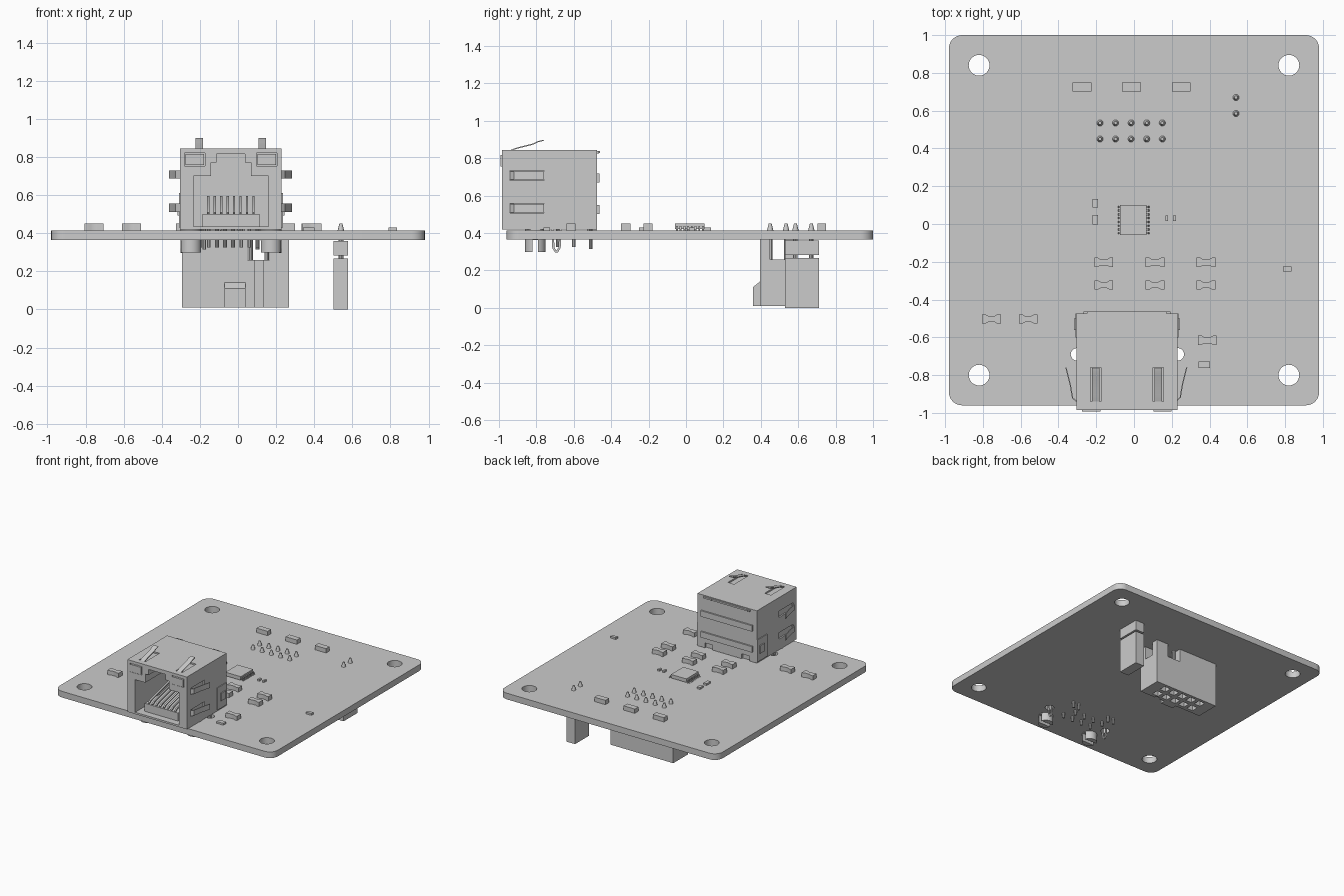
import bpy, bmesh, math
from mathutils import Vector

if "Cube" in bpy.data.objects:
    bpy.data.objects.remove(bpy.data.objects["Cube"])

grey = bpy.data.materials.new("plain grey")
grey.use_nodes = True
COLOUR = (0.6, 0.6, 0.6, 1)
grey.diffuse_color = COLOUR
grey.node_tree.nodes["Principled BSDF"].inputs["Base Color"].default_value = COLOUR
parts = []


def prism(name, pts, axis, lo, hi):
    """Extrude a closed 2D outline along an axis (remaining axes in xyz order)."""
    def place(p, t):
        c = list(p)
        c.insert("xyz".index(axis), t)
        return c
    bm = bmesh.new()
    face = bm.faces.new([bm.verts.new(place(p, lo)) for p in pts])
    res = bmesh.ops.extrude_face_region(bm, geom=[face])
    shift = Vector(place((0, 0), hi - lo))
    bmesh.ops.translate(bm, vec=shift, verts=[v for v in res["geom"] if isinstance(v, bmesh.types.BMVert)])
    bmesh.ops.recalc_face_normals(bm, faces=bm.faces)
    mesh = bpy.data.meshes.new(name)
    bm.to_mesh(mesh)
    bm.free()
    mesh.materials.append(grey)
    obj = bpy.data.objects.new(name, mesh)
    bpy.context.collection.objects.link(obj)
    parts.append(obj)
    return obj


def box(name, x, y, z):
    return prism(name, [(x[0], y[0]), (x[1], y[0]), (x[1], y[1]), (x[0], y[1])], "z", *z)


def circle(x, y, r, n=24):
    return [(x + r * math.cos(k * math.tau / n), y + r * math.sin(k * math.tau / n)) for k in range(n)]


def cylinder(name, x, y, r, lo, hi, n=24):
    return prism(name, circle(x, y, r, n), "z", lo, hi)


def taper_pin(name, x, y, r, lo, hi):
    pin = cylinder(name, x, y, r, lo, hi, 12)
    for v in pin.data.vertices:
        if v.co.z > (lo + hi) / 2:
            v.co.x = x + (v.co.x - x) * 0.45
            v.co.y = y + (v.co.y - y) * 0.45


def ribbon(name, path, axis, lo, hi, thick=0.006):
    """Bent sheet-metal strip following a 2D path."""
    normals = []
    for i in range(len(path)):
        d = Vector(path[min(i + 1, len(path) - 1)]) - Vector(path[max(i - 1, 0)])
        normals.append(Vector((-d.y, d.x)).normalized() * thick)
    back = [tuple(Vector(p) + n) for p, n in zip(path, normals)]
    return prism(name, list(path) + back[::-1], axis, lo, hi)


def cut(obj, cutter):
    mod = obj.modifiers.new("cut", "BOOLEAN")
    mod.operation, mod.solver, mod.object = "DIFFERENCE", "EXACT", cutter
    with bpy.context.temp_override(object=obj, active_object=obj):
        bpy.ops.object.modifier_apply(modifier=mod.name)
    parts.remove(cutter)
    bpy.data.objects.remove(cutter)


# Circuit board with rounded corners and holes
TOP, BOTTOM = 0.415, 0.365
R = 0.07
outline = []
for quarter, (cx, cy) in enumerate([(0.98 - R, 1 - R), (R - 0.98, 1 - R), (R - 0.98, R - 0.96), (0.98 - R, R - 0.96)]):
    for k in range(9):
        a = math.radians(quarter * 90 + k * 11.25)
        outline.append((cx + R * math.cos(a), cy + R * math.sin(a)))
board = prism("circuit_board", outline, "z", BOTTOM, TOP)
for x in (-0.82, 0.82):
    for y in (-0.8, 0.84):
        cut(board, cylinder("hole", x, y, 0.055, 0.3, 0.5, 32))
for x in (-0.302, 0.232):
    cut(board, cylinder("slot", x, -0.69, 0.033, 0.3, 0.5))

# Network socket shell, symmetric about MID
MID, HALF = -0.0375, 0.267
jack = box("socket_shell", (MID - HALF, MID + HALF), (-0.985, -0.475), (0.42, 0.845))
half_opening = [(0.197, 0.435), (0.197, 0.7), (0.105, 0.7), (0.105, 0.77), (0.075, 0.77), (0.075, 0.815)]
opening = [(MID + x, z) for x, z in half_opening] + [(MID - x, z) for x, z in half_opening[::-1]]
cut(jack, prism("opening", opening, "y", -1.1, -0.55))
for s in (-1, 1):
    wall = MID + s * HALF
    wide = sorted((MID + s * 0.135, MID + s * 0.243))
    # Indicator windows and lenses
    cut(jack, box("window", wide, (-1.1, -0.95), (0.752, 0.822)))
    box("indicator_lens", (wide[0] + 0.006, wide[1] - 0.006), (-0.992, -0.94), (0.757, 0.817))
    # Side grooves with flared spring fingers
    for z in (0.533, 0.708):
        cut(jack, box("groove", sorted((wall - s * 0.012, wall + s * 0.1)), (-0.94, -0.76), (z - 0.026, z + 0.026)))
        flare = [(-0.012, -0.945), (0.018, -0.92), (0.03, -0.85), (0.045, -0.79), (0.053, -0.76)]
        ribbon("side_spring", [(wall + s * x, y) for x, y in flare], "z", z - 0.022, z + 0.022)
    # Top grooves with raised spring fingers
    x = MID + s * 0.165
    cut(jack, box("groove", (x - 0.028, x + 0.028), (-0.94, -0.76), (0.833, 0.9)))
    lift = [(-0.945, 0.836), (-0.9, 0.852), (-0.82, 0.872), (-0.79, 0.886), (-0.76, 0.893)]
    ribbon("top_spring", lift, "x", x - 0.02, x + 0.02)
    # Side latch plate and catch
    box("side_plate", sorted((wall, wall + s * 0.006)), (-0.6, -0.475), (0.43, 0.61))
    box("side_catch", sorted((wall, wall + s * 0.014)), (-0.56, -0.5), (0.492, 0.555))
    # Rear lower cutouts and top rear tabs
    cut(jack, box("arch", (x - 0.035, x + 0.035), (-0.49, -0.4), (0.4, 0.46)))
    box("rear_tab", (x - 0.03, x + 0.03), (-0.49, -0.46), (0.828, 0.84))
    # Split locating peg
    peg = cylinder("locating_peg", MID + s * 0.21, -0.805, 0.055, 0.3, 0.425)
    cut(peg, box("split", (-1, 1), (-0.82, -0.79), (0.2, 0.362)))
    # Shield pin
    ribbon("shield_pin", [(-0.72, 0.43), (-0.715, 0.32), (-0.7, 0.297), (-0.685, 0.297), (-0.67, 0.32), (-0.665, 0.43)],
           "x", wall - s * 0.008 - 0.006, wall - s * 0.008 + 0.006, 0.012)
    for dx in (0.14, 0.19):
        cylinder("indicator_pin", MID + s * dx, -0.51, 0.01, 0.315, 0.42, 10)
for z in (0.525, 0.695):
    box("rear_rib", (MID - 0.23, MID + 0.23), (-0.48, -0.463), (z - 0.024, z + 0.024))
box("rear_lip", (MID - 0.21, MID + 0.21), (-0.48, -0.464), (0.825, 0.838))

# Contact comb and wires inside the socket
box("contact_ledge", (MID - 0.15, MID + 0.15), (-0.93, -0.55), (0.435, 0.5))
for i in range(8):
    x = MID + (i - 3.5) * 0.034
    ribbon("contact_wire", [(-0.92, 0.5), (-0.9, 0.515), (-0.62, 0.585), (-0.55, 0.585)], "x", x - 0.006, x + 0.006, 0.01)
    cylinder("contact_pin", x * 1.25, -0.6 - 0.085 * (i % 2), 0.01, 0.325, 0.42, 10)

# Ribbon-cable header below the board
PINS_X = [-0.18 + i * 0.0825 for i in range(5)]
header = box("cable_header", (-0.295, 0.268), (0.395, 0.585), (0.01, BOTTOM))
cut(header, box("channel", (-1, 1), (0.45, 0.53), (0.26, 0.5)))
cut(header, box("notch", (0.05, 0.165), (0.2, 0.8), (0.26, 0.5)))
cut(header, box("key_slot", (0.09, 0.13), (0.3, 0.41), (0, 0.5)))
prism("header_key", [(0.4, 0.01), (0.357, 0.01), (0.357, 0.11), (0.4, 0.145)], "x", -0.07, 0.04)
for x in PINS_X:
    for y in (0.45, 0.535):
        cut(header, box("socket", (x - 0.027, x + 0.027), (y - 0.027, y + 0.027), (-0.1, 0.1)))
        cylinder("header_pin", x, y, 0.012, 0.08, TOP, 10)
        taper_pin("solder_tip", x, y, 0.018, TOP - 0.005, 0.45)

# Two-pin jumper
box("jumper_cap", (0.5, 0.578), (0.53, 0.71), (0, 0.268))
box("jumper_base", (0.5, 0.578), (0.53, 0.71), (0.282, 0.36))
for y in (0.585, 0.67):
    cylinder("jumper_pin", 0.54, y, 0.013, 0.2, TOP, 10)
    taper_pin("jumper_tip", 0.54, y, 0.018, TOP - 0.005, 0.45)

# Controller chip with leads
box("chip_body", (-0.073, 0.065), (-0.058, 0.1), (0.421, 0.45))
for i in range(8):
    y = 0.021 + (i - 3.5) * 0.02
    for s in (-1, 1):
        ribbon("chip_lead", [(-0.004 + s * d, z) for d, z in ((0.06, 0.433), (0.076, 0.433), (0.082, 0.417), (0.09, 0.417))],
               "y", y - 0.005, y + 0.005, 0.005)

# Large surface-mount parts: solid ends and a waisted body
large = [(x, y) for x in (-0.16, 0.112, 0.382) for y in (-0.203, -0.323)]
large += [(-0.755, -0.503), (-0.56, -0.503), (0.388, -0.615)]
for x, y in large:
    shape = [(0.05, -0.025), (0.05, 0.025), (0.032, 0.025), (0.018, 0.017), (-0.018, 0.017), (-0.032, 0.025),
             (-0.05, 0.025), (-0.05, -0.025), (-0.032, -0.025), (-0.018, -0.017), (0.018, -0.017), (0.032, -0.025)]
    prism("waisted_component", [(x + a, y + b) for a, b in shape], "z", TOP, 0.45)
for x in (-0.275, -0.013, 0.25):
    box("plain_component", (x - 0.05, x + 0.05), (0.702, 0.748), (TOP, 0.45))

# Small surface-mount parts
for x, y, w, d in [(0.372, -0.745, 0.06, 0.036), (0.812, -0.238, 0.046, 0.026), (-0.205, 0.11, 0.028, 0.045),
                   (-0.205, 0.022, 0.028, 0.05), (0.173, 0.03, 0.015, 0.03), (0.215, 0.03, 0.015, 0.03)]:
    box("small_component", (x - w / 2, x + w / 2), (y - d / 2, y + d / 2), (TOP, 0.43))

# Smooth the round parts, keep edges sharp
bpy.ops.object.select_all(action="DESELECT")
for obj in parts:
    obj.select_set(True)
bpy.context.view_layer.objects.active = board
bpy.ops.object.shade_smooth_by_angle()
